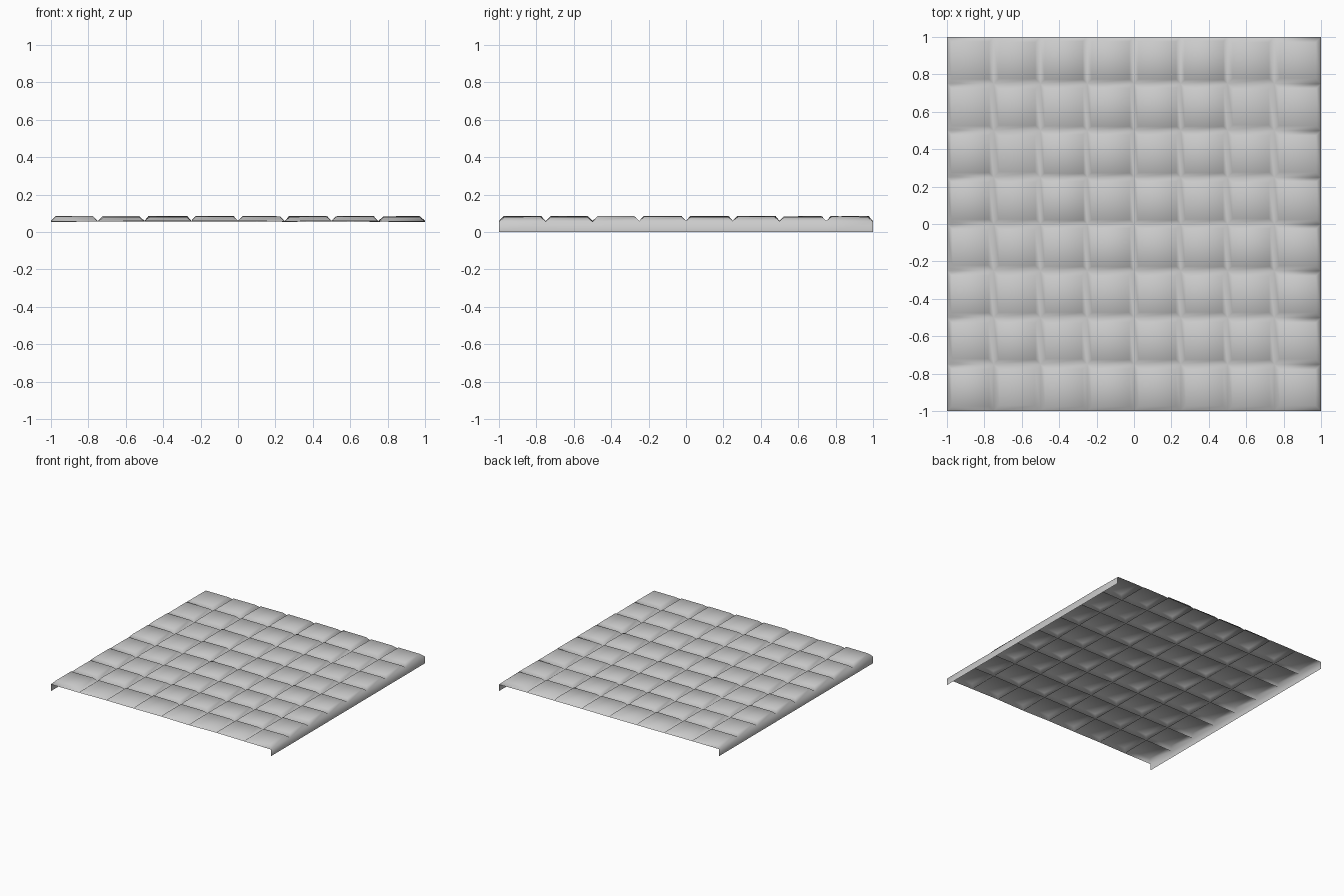
import bpy, bmesh, math, random

if "Cube" in bpy.data.objects:
    bpy.data.objects.remove(bpy.data.objects["Cube"])

random.seed(4)
N, S = 8, 0.25          # tiles per side, tile size
BASE = 0.057            # groove height
bm = bmesh.new()

# groove corners, slightly uneven
corner = {}
for i in range(N + 1):
    for j in range(N + 1):
        z = BASE + random.uniform(-0.003, 0.003)
        corner[i, j] = bm.verts.new((-1 + i * S, -1 + j * S, z))

# raised tiles: flat top with four sloping sides, steeper in the middle
for i in range(N):
    for j in range(N):
        steep = 2 <= i <= 5 and 3 <= j <= 7
        inset = random.uniform(0.021, 0.025) if steep else random.uniform(0.024, 0.03)
        height = 0.081 + random.uniform(-0.002, 0.003)
        outer = [corner[i, j], corner[i + 1, j], corner[i + 1, j + 1], corner[i, j + 1]]
        cx, cy = -1 + (i + 0.5) * S, -1 + (j + 0.5) * S
        h = S / 2 - inset
        tx, ty = random.uniform(-0.01, 0.01), random.uniform(-0.01, 0.01)
        inner = [bm.verts.new((cx + sx * h, cy + sy * h, height + tx * sx * h + ty * sy * h))
                 for sx, sy in ((-1, -1), (1, -1), (1, 1), (-1, 1))]
        bm.faces.new(inner)
        for k in range(4):
            m = (k + 1) % 4
            bm.faces.new((outer[k], outer[m], inner[m], inner[k]))

# left and right skirts down to the ground
for i in (0, N):
    foot = [bm.verts.new((-1 + i * S, -1 + j * S, 0)) for j in range(N + 1)]
    for j in range(N):
        quad = (foot[j], foot[j + 1], corner[i, j + 1], corner[i, j])
        bm.faces.new(quad if i else quad[::-1])

# smooth shading, with steep edges kept sharp
for f in bm.faces:
    f.smooth = True
for e in bm.edges:
    if len(e.link_faces) == 2:
        e.smooth = e.calc_face_angle(0) < math.radians(46)

mesh = bpy.data.meshes.new("tiled_floor")
bm.to_mesh(mesh)
bm.free()
floor = bpy.data.objects.new("tiled_floor", mesh)
bpy.context.collection.objects.link(floor)
